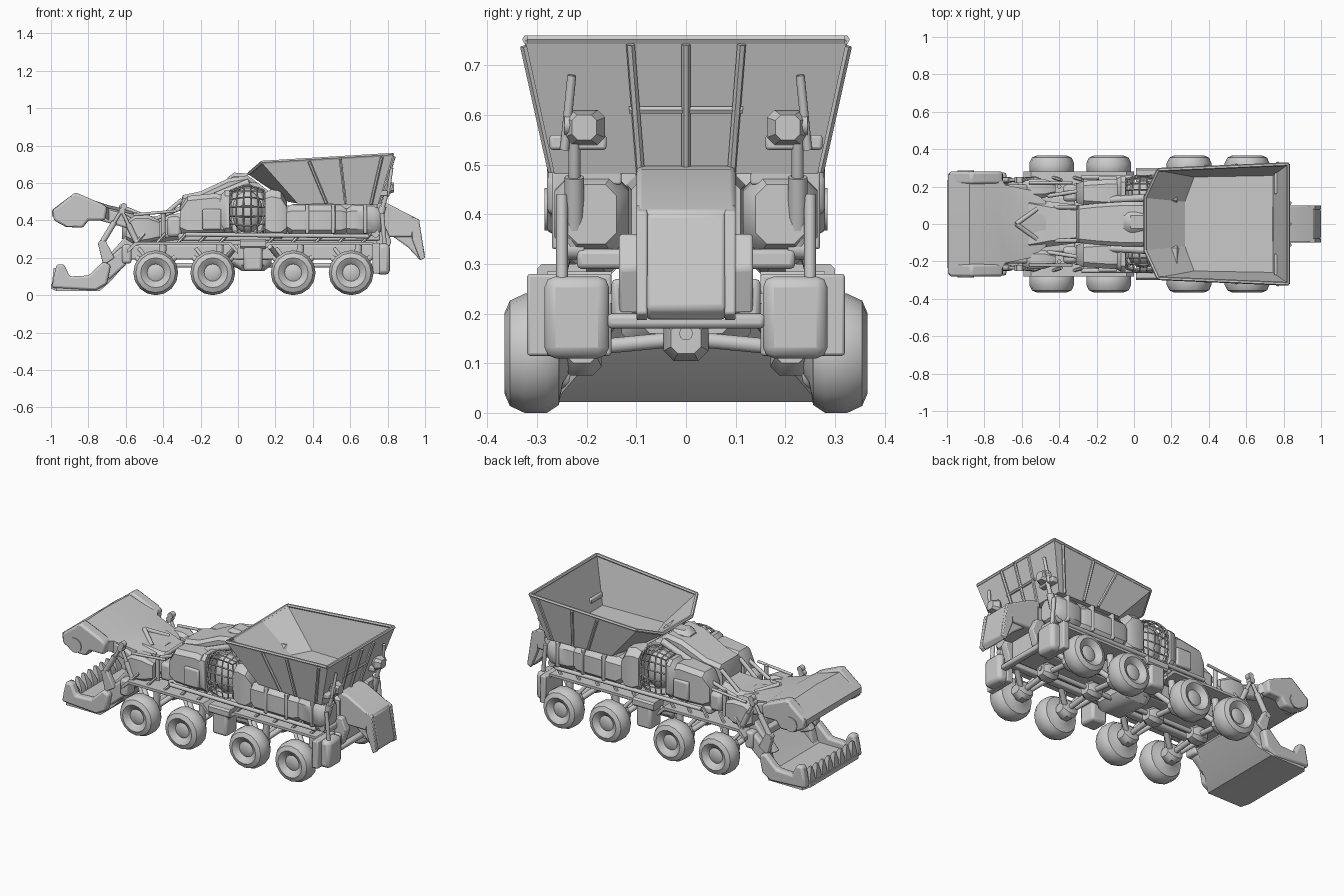
import bpy, bmesh, math
from mathutils import Vector


def finish(name, bm, bevel=0.0, smooth=True):
    bmesh.ops.recalc_face_normals(bm, faces=bm.faces)
    me = bpy.data.meshes.new(name)
    bm.to_mesh(me)
    bm.free()
    ob = bpy.data.objects.new(name, me)
    bpy.context.collection.objects.link(ob)
    if bevel:
        m = ob.modifiers.new("bevel", 'BEVEL')
        m.width, m.segments, m.limit_method = bevel, 2, 'ANGLE'
    if smooth:
        bpy.ops.object.select_all(action='DESELECT')
        ob.select_set(True)
        bpy.context.view_layer.objects.active = ob
        bpy.ops.object.shade_smooth_by_angle(angle=math.radians(38))
    return ob


def skin(name, rings, bevel=0.0):
    """Join a list of equal point rings into a closed body."""
    bm = bmesh.new()
    vs = [[bm.verts.new(p) for p in r] for r in rings]
    n = len(vs[0])
    for a, b in zip(vs, vs[1:]):
        for i in range(n):
            bm.faces.new((a[i], a[(i + 1) % n], b[(i + 1) % n], b[i]))
    bm.faces.new(vs[0])
    bm.faces.new(vs[-1])
    return finish(name, bm, bevel)


def prof(name, pts, y0, y1, bevel=0.0):
    """Side outline in x, z pulled from y0 to y1."""
    return skin(name, [[(x, y, z) for x, z in pts] for y in (y0, y1)], bevel)


def box(name, x0, x1, y0, y1, z0, z1, bevel=0.01):
    return prof(name, [(x0, z0), (x1, z0), (x1, z1), (x0, z1)], y0, y1, bevel)


def loft(name, secs, c=0.03, yc=0.0):
    """Chamfered sections along x: (x, half width, z0, z1)."""
    rings = []
    for x, w, a, b in secs:
        k = min(c, w * .45, (b - a) * .45)
        rings.append([(x, yc + y, z) for y, z in (
            (-w, a + k), (-w + k, a), (w - k, a), (w, a + k),
            (w, b - k), (w - k, b), (-w + k, b), (-w, b - k))])
    return skin(name, rings)


def rod(name, a, b, r, n=10):
    a, b = Vector(a), Vector(b)
    q = (b - a).to_track_quat('Z', 'Y')
    return skin(name, [[c + q @ Vector((r * math.cos(t * math.tau / n), r * math.sin(t * math.tau / n), 0))
                        for t in range(n)] for c in (a, b)])


def ram(name, a, b, r):
    """Hydraulic ram: thick barrel, thin piston and two end joints."""
    a, b = Vector(a), Vector(b)
    mid = a.lerp(b, .58)
    rod(name + "_barrel", a, mid, r)
    rod(name + "_piston", mid, b, r * .6)
    for p in (a, b):
        rod(name + "_joint", p - Vector((0, r, 0)), p + Vector((0, r, 0)), r * 1.1)


# Wheels, axles and suspension: tyre outline is (radius, y)
tyre = [(.001, .35), (.03, .35), (.046, .342), (.052, .35), (.08, .366), (.106, .355),
        (.12, .325), (.12, .28), (.104, .256), (.06, .248), (.04, .235), (.001, .235)]
for x in (-.44, -.135, .295, .605):
    for s in (-1, 1):
        skin("wheel", [[(x + r * math.cos(t * math.tau / 16), s * y, .12 + r * math.sin(t * math.tau / 16))
                        for t in range(16)] for r, y in tyre])
        rod("axle_shaft", (x, 0, .15), (x, s * .26, .125), .016)
        loft("wheel_hub", [(x - .05, .03, .1, .15), (x - .02, .04, .075, .18), (x + .02, .04, .075, .18),
                           (x + .05, .03, .1, .15)], .02, s * .21)
        rod("spring", (x + .03, s * .2, .13), (x + .04, s * .2, .27), .02)
        for d in (-.1, .1):
            rod("swing_arm", (x + d, s * .14, .2), (x, s * .21, .11), .016)
        rod("upper_link", (x - .09, s * .2, .25), (x - .02, s * .24, .16), .01)
    loft("differential", [(x - .05, .03, .12, .18), (x - .02, .045, .105, .2), (x + .02, .045, .105, .2), (x + .05, .03, .12, .18)])
rod("drive_shaft", (-.5, 0, .16), (.66, 0, .16), .014)

# Chassis
box("chassis_core", -.6, .78, -.09, .09, .2, .32)
for s in (-1, 1):
    box("frame_rail", -.62, .79, s * .1, s * .15, .19, .27)
    for x0, x1 in ((-.59, -.0), (.12, .76)):
        prof("fender", [(x0, .225), (x0 + .05, .27), (x1 - .05, .27), (x1, .22), (x1, .24),
                        (x1 - .04, .285), (x0 + .04, .285), (x0, .245)], s * .15, s * .28)
        for k in range(5):
            x = x0 + .07 + k * (x1 - x0 - .14) / 4
            rod("fender_strut", (x - .03, s * .25, .275), (x + .02, s * .235, .33), .009, 6)
    box("mid_locker", .03, .13, s * .19, s * .295, .13, .28, .015)
    loft("mid_cap", [(.01, .05, .25, .3), (.15, .05, .25, .3)], .01, s * .25)
    box("rear_locker", .74, .812, s * .155, s * .285, .11, .275, .022)
    box("rear_locker_mount", .72, .76, s * .15, s * .32, .115, .28, .006)
    box("front_locker", -.62, -.57, s * .17, s * .25, .17, .27, .012)
    for a, b in ((-.06, -.01), (.22, .17)):
        rod("frame_cross_strut", (a, s * .13, .2), (b, s * .25, .26), .014)
box("rear_crossbar", .76, .8, -.16, .16, .17, .2)
box("front_crossbar", -.63, -.57, -.2, .2, .2, .25)
loft("belly_plate", [(-.03, .1, .16, .22), (.02, .13, .13, .22), (.14, .13, .13, .22), (.18, .1, .16, .22)])

# Main body
loft("hood", [(-.31, .09, .31, .49), (-.295, .1, .31, .535), (-.2, .11, .3, .555), (-.05, .12, .3, .625),
              (.05, .12, .3, .64), (.12, .11, .3, .59), (.26, .1, .3, .48)], .02)
box("deck", -.32, .76, -.22, .22, .29, .33, .01)
loft("exhaust_box", [(-.055, .04, .6, .63), (-.02, .055, .6, .655), (.05, .055, .6, .65)], .02, .01)
loft("rear_core", [(.25, .12, .31, .48), (.76, .11, .31, .47)], .02)
for s in (-1, 1):
    # Side pods around the caged engines
    loft("front_pod", [(-.31, .05, .34, .47), (-.27, .065, .32, .53), (-.12, .075, .32, .545), (-.065, .075, .33, .53)], .025, s * .165)
    box("pod_panel", -.19, -.09, s * .23, s * .255, .35, .46, .008)
    loft("pod_bulge", [(-.12, .04, .39, .5), (-.07, .07, .33, .56), (-.045, .07, .33, .56)], .03, s * .185)
    loft("rear_pod", [(.145, .075, .32, .55), (.18, .085, .3, .565), (.23, .085, .3, .555), (.262, .07, .33, .5)], .04, s * .175)
    bpy.ops.mesh.primitive_uv_sphere_add(segments=14, ring_count=8, location=(.05, s * .16, .445))
    core = bpy.context.object
    core.name, core.scale = "engine_core", (.085, .075, .115)
    bpy.ops.object.shade_smooth()
    bm = bmesh.new()
    bmesh.ops.create_cube(bm, size=2)
    bmesh.ops.subdivide_edges(bm, edges=bm.edges, cuts=4, use_grid_fill=True)
    for v in bm.verts:
        v.co = v.co.lerp(v.co.normalized() * 1.25, .6)
        v.co = Vector((.05 + v.co.x * .095, s * .165 + v.co.y * .083, .447 + v.co.z * .122))
    cage = finish("engine_cage", bm, smooth=False)
    cage.modifiers.new("wire", 'WIREFRAME').thickness = .009
    # Rear tanks and lower trim, reaching up to the hopper floor
    loft("side_tank", [(.26, .06, .34, .47), (.29, .075, .315, .485), (.55, .075, .315, .485), (.58, .06, .33, .47)], .04, s * .19)
    loft("rear_tank", [(.58, .06, .33, .47), (.61, .075, .32, .485), (.73, .075, .32, .48), (.765, .05, .34, .46)], .035, s * .19)
    for x in (.36, .5, .67):
        box("tank_strap", x, x + .02, s * .17, s * .27, .33, .485, .005)
    box("hopper_sill", .29, .745, s * .13, s * .235, .46, .488, .004)
    rod("side_pipe", (-.28, s * .25, .325), (.7, s * .25, .315), .012)
    rod("exhaust_pipe", (-.12, s * .13, .53), (.06, s * .14, .605), .02)

# Neck between body and jaw
loft("neck", [(-.62, .1, .3, .42), (-.56, .14, .29, .445), (-.45, .12, .28, .42), (-.29, .1, .28, .44)], .03)
for s in (-1, 1):
    loft("neck_block", [(-.6, .035, .3, .39), (-.55, .05, .27, .43), (-.48, .05, .28, .43), (-.42, .03, .3, .4)], .02, s * .19)
    box("neck_motor", -.38, -.3, s * .12, s * .21, .31, .42, .02)
    rod("neck_brace", (-.43, s * .09, .4), (-.3, s * .09, .51), .012)
    rod("neck_hose", (-.46, s * .15, .4), (-.27, s * .18, .48), .011)
    rod("neck_post", (-.4, s * .2, .3), (-.4, s * .2, .45), .012)
    rod("neck_rail", (-.56, s * .22, .43), (-.33, s * .22, .45), .008)

# Upper jaw
skin("upper_jaw", [[(x, s * w, z) for s, z in ((-1, a), (1, a), (1, b), (0, b + r), (-1, b))] for x, w, a, b, r in (
    (-.995, .265, .42, .455, .0), (-.88, .28, .43, .53, .012), (-.72, .27, .42, .48, .01),
    (-.69, .21, .4, .465, .015), (-.55, .18, .38, .43, .02), (-.47, .12, .36, .41, .02))])
for s in (-1, 1):
    prof("jaw_cheek", [(-.99, .455), (-.985, .4), (-.92, .365), (-.83, .36), (-.8, .4), (-.71, .4),
                       (-.7, .47), (-.73, .49), (-.87, .55)], s * .215, s * .28, .012)
    rod("jaw_knuckle", (-.9, s * .2, .41), (-.9, s * .285, .41), .045, 10)
    prof("jaw_arm", [(-.74, .4), (-.6, .36), (-.5, .31), (-.5, .37), (-.6, .43), (-.72, .47)], s * .16, s * .21, .01)
    rod("jaw_spine", (-.63, 0, .475), (-.52, s * .08, .43), .012)
    ram("jaw_ram", (-.54, s * .235, .28), (-.62, s * .235, .45), .016)
    ram("bucket_ram", (-.73, s * .235, .275), (-.61, s * .235, .475), .016)
    prof("ram_lug", [(-.75, .28), (-.71, .295), (-.66, .2), (-.72, .16)], s * .215, s * .25, .006)
    # Bucket arms and cheeks
    prof("bucket_arm", [(-.74, .16), (-.66, .13), (-.56, .25), (-.53, .33), (-.58, .34), (-.64, .27)], s * .15, s * .2, .01)
    prof("bucket_cheek", [(-.995, .04), (-.76, .025), (-.7, .06), (-.68, .16), (-.72, .18), (-.8, .105),
                          (-.9, .1), (-.93, .165), (-.97, .165), (-.985, .1)], s * .225, s * .275, .012)
    prof("bucket_shoulder", [(-.74, .04), (-.6, .16), (-.57, .25), (-.62, .26), (-.7, .19)], s * .175, s * .235, .012)

# Lower bucket with teeth
skin("bucket", [[(x, s * w, z) for s, z in ((-1, a), (1, a), (1, b), (-1, b))] for x, w, a, b in (
    (-1, .23, .035, .06), (-.97, .265, .022, .065), (-.74, .265, .022, .065), (-.68, .22, .075, .12), (-.58, .2, .19, .235))])
for k in range(8):
    y = -.2 + k * .057
    skin("bucket_tooth", [[(x + dx * f, y + dy * f, z) for dx, dy in ((-1, -.8), (1, -.8), (1, .8), (-1, .8))]
                          for x, z, f in ((-.965, .045, .032), (-.965, .09, .026), (-.978, .145, .008))])

# Hopper
top = [(.13, -.29, .71), (.825, -.32, .752), (.825, .32, .752), (.13, .29, .71), (.06, .14, .65), (.06, -.14, .65)]
low = [(.32, -.255, .495), (.745, -.262, .485), (.745, .262, .485), (.32, .255, .495), (.27, .12, .505), (.27, -.12, .505)]
bm = bmesh.new()
tv, lv = [bm.verts.new(p) for p in top], [bm.verts.new(p) for p in low]
for i in range(6):
    j = (i + 1) % 6
    bm.faces.new((tv[i], tv[j], lv[j], lv[i]))
bm.faces.new(lv)
hop = finish("hopper", bm, smooth=False)
sol = hop.modifiers.new("thickness", 'SOLIDIFY')
sol.thickness, sol.offset = .012, 0
for i in range(6):
    rod("hopper_rim", top[i], top[(i + 1) % 6], .01, 6)
T, L = [Vector(p) for p in top], [Vector(p) for p in low]
for i, j, fs, out in ((0, 1, (.36, .6, .92), (0, -.008, 0)), (3, 2, (.36, .6, .92), (0, .008, 0)),
                      (1, 2, (.325, .5, .675), (.01, 0, 0))):
    for f in fs:
        o = Vector(out)
        rod("hopper_rib", T[i].lerp(T[j], f) + o - Vector((0, 0, .01)), L[i].lerp(L[j], f) + o, .009, 6)
rod("hopper_back_band", (.79, -.115, .61), (.79, .115, .61), .008, 6)
prof("hopper_support", [(.04, .6), (.1, .605), (.23, .505), (.23, .46), (.1, .52)], -.15, .15, .006)

# Rear tipping gear
for s in (-1, 1):
    ram("tip_ram", (.735, s * .225, .33), (.805, s * .225, .58), .02)
    loft("tip_knuckle", [(.775, .025, .55, .6), (.8, .042, .54, .61), (.835, .025, .55, .6)], .015, s * .205)
    box("tip_bracket", .75, .8, s * .16, s * .275, .53, .56, .006)
    rod("tip_guide", (.8, s * .245, .53), (.822, s * .23, .68), .009)
    rod("rear_post", (.785, s * .25, .26), (.77, s * .25, .44), .012)

# Rear discharge chute
prof("chute_body", [(.74, .5), (.8, .49), (.965, .405), (.93, .31), (.8, .31), (.74, .32)], -.1, .1, .01)
prof("chute_spout", [(.88, .44), (.965, .4), (1, .21), (.975, .185), (.91, .255), (.82, .32)], -.08, .08, .008)
for s in (-1, 1):
    prof("chute_flange", [(.93, .42), (.968, .405), (1, .2), (.975, .185), (.93, .3)], s * .078, s * .1, .004)
    prof("chute_mount", [(.74, .2), (.79, .2), (.82, .29), (.79, .36), (.74, .36)], s * .09, s * .135, .006)
